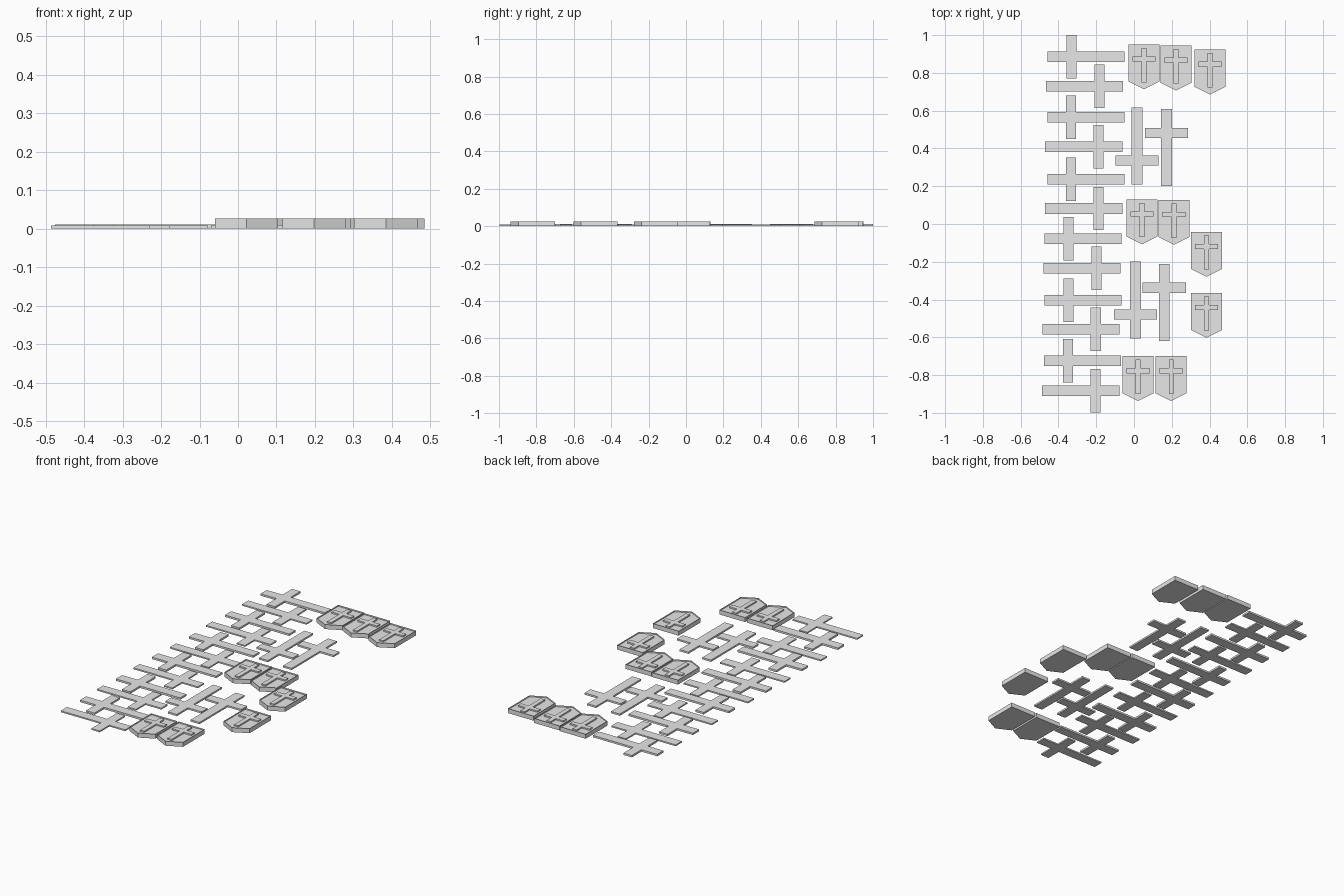
import bpy, bmesh, math
from mathutils import Matrix

if "Cube" in bpy.data.objects:
    bpy.data.objects.remove(bpy.data.objects["Cube"])

grey = bpy.data.materials.new("plain_grey")
grey.diffuse_color = (0.8, 0.8, 0.8, 1)
grey.use_nodes = True
grey.node_tree.nodes["Principled BSDF"].inputs["Base Color"].default_value = grey.diffuse_color


def prism(bm, outline, z0, z1):
    """Extrude a closed outline from z0 to z1 and return the top face."""
    low = [bm.verts.new((x, y, z0)) for x, y in outline]
    top = [bm.verts.new((x, y, z1)) for x, y in outline]
    n = len(outline)
    bm.faces.new(low[::-1])
    for i in range(n):
        j = (i + 1) % n
        bm.faces.new((low[i], low[j], top[j], top[i]))
    return bm.faces.new(top)


def finish(bm, name, matrix):
    mesh = bpy.data.meshes.new(name)
    bm.to_mesh(mesh)
    bm.free()
    mesh.materials.append(grey)
    obj = bpy.data.objects.new(name, mesh)
    obj.matrix_world = matrix
    bpy.context.collection.objects.link(obj)


def cross_outline(x0, x1, half, g0, g1, span):
    """Cross lying along x, with its arms between g0 and g1."""
    side = [(x0, -half), (g0, -half), (g0, -span),
            (g1, -span), (g1, -half), (x1, -half)]
    return side + [(x, -y) for x, y in reversed(side)]


def cross_piece(name, x, y, angle, height):
    bm = bmesh.new()
    prism(bm, cross_outline(-0.204, 0.204, 0.028, 0.051, 0.104, 0.115), 0, height)
    finish(bm, name, Matrix.Translation((x, y, 0)) @ Matrix.Rotation(math.radians(angle), 4, 'Z'))


def shield(name, x, y):
    """Pointed shield with a raised rim, sunken panel and raised cross."""
    bm = bmesh.new()
    w, h, corner, top = 0.082, 0.237, 0.196, 0.026
    face = prism(bm, [(-w, -corner), (0, -h), (w, -corner), (w, 0), (-w, 0)], 0, top)
    bmesh.ops.inset_region(bm, faces=[face], thickness=0.014, use_even_offset=True)
    # Sink the panel with upright walls
    walls = bmesh.ops.extrude_discrete_faces(bm, faces=[face])["faces"][0]
    old = [v for v in bm.verts if abs(v.co.z - top) < 1e-6]
    panel = list(walls.verts)
    rim = [min((o for o in old if o not in panel), key=lambda o: (o.co - v.co).length)
           for v in panel]
    bmesh.ops.translate(bm, verts=panel, vec=(0, 0, -0.008))
    # Rebuild the wall quads if the extrusion left them open
    for i in range(len(panel)):
        j = (i + 1) % len(panel)
        quad = (panel[i], panel[j], rim[j], rim[i])
        if bm.faces.get(quad) is None:
            bm.faces.new(quad)
    # Raised cross on the panel
    arms = cross_outline(-0.2, -0.018, 0.013, -0.091, -0.063, 0.061)
    prism(bm, [(-b, a) for a, b in arms], 0.0175, top)
    bmesh.ops.recalc_face_normals(bm, faces=bm.faces[:])
    finish(bm, name, Matrix.Translation((x, y, 0)))


# Column of lying crosses, alternating direction
rows = [(-0.253, 0.885), (-0.261, 0.729), (-0.255, 0.565), (-0.266, 0.41),
        (-0.255, 0.238), (-0.266, 0.082), (-0.269, -0.077), (-0.276, -0.234),
        (-0.269, -0.403), (-0.28, -0.558), (-0.272, -0.724), (-0.282, -0.883)]
for i, (x, y) in enumerate(rows):
    even = i % 2
    cross_piece(f"lying_cross_{i + 1}", x, y, 0 if even else 180, 0.008 if even else 0.011)

# Upright crosses, in pairs pointing opposite ways
for i, (x, y, a) in enumerate([(0.016, 0.413, -90), (0.172, 0.405, 90),
                               (0.008, -0.402, -90), (0.161, -0.415, 90)]):
    cross_piece(f"upright_cross_{i + 1}", x, y, a, 0.01)

# Shields, placed by the middle of the top edge
for i, (x, y) in enumerate([(0.053, 0.95), (0.222, 0.944), (0.402, 0.923),
                            (0.042, 0.13), (0.212, 0.127), (0.384, -0.042),
                            (0.384, -0.365), (0.022, -0.70), (0.197, -0.70)]):
    shield(f"shield_{i + 1}", x, y)
